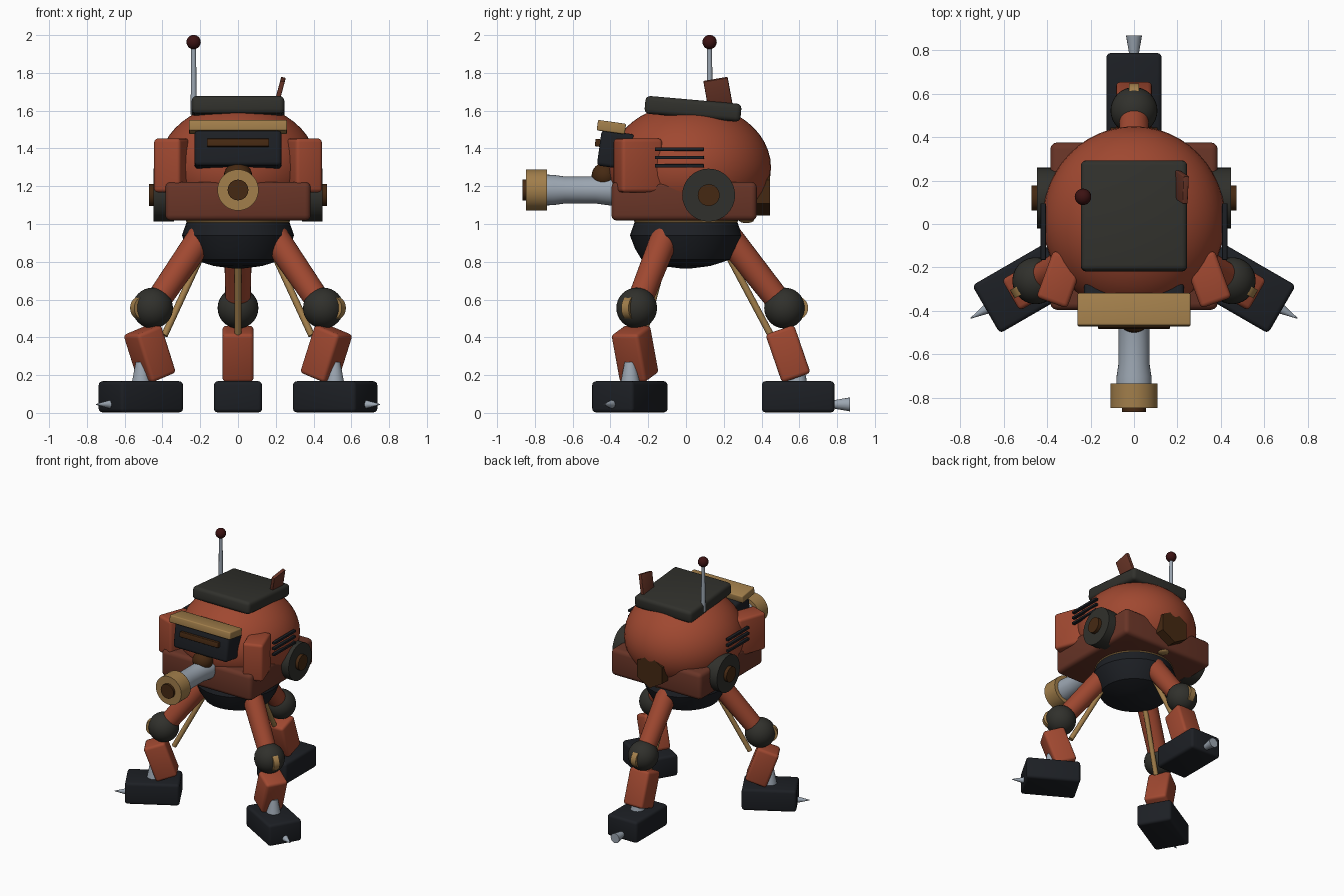
import bpy, bmesh
from math import radians, pi, cos, sin
from mathutils import Matrix, Vector, Euler

if "Cube" in bpy.data.objects:
    bpy.data.objects.remove(bpy.data.objects["Cube"])


def material(name, rgb):
    m = bpy.data.materials.new(name)
    m.diffuse_color = (*rgb, 1)
    m.use_nodes = True
    m.node_tree.nodes["Principled BSDF"].inputs["Base Color"].default_value = m.diffuse_color
    return m


RED = material("red", (0.35, 0.065, 0.03))
MAROON = material("maroon", (0.14, 0.035, 0.02))
BLACK = material("black", (0.012, 0.014, 0.018))
OLIVE = material("olive_grey", (0.03, 0.03, 0.025))
GOLD = material("gold", (0.36, 0.21, 0.07))
STEEL = material("steel", (0.33, 0.38, 0.44))
BROWN = material("brown", (0.06, 0.022, 0.006))
DARK_RED = material("dark_red", (0.045, 0.006, 0.006))


def finish(name, bm, mat, matrix):
    bmesh.ops.recalc_face_normals(bm, faces=bm.faces)
    me = bpy.data.meshes.new(name)
    bm.to_mesh(me)
    bm.free()
    me.materials.append(mat)
    ob = bpy.data.objects.new(name, me)
    bpy.context.collection.objects.link(ob)
    ob.matrix_world = matrix
    return ob


def place(loc, rot=(0, 0, 0)):
    e = Euler([radians(a) for a in rot], 'XYZ')
    return Matrix.Translation(loc) @ e.to_matrix().to_4x4()


def bevel(bm, edges, width, seg=3):
    bmesh.ops.bevel(bm, geom=edges, offset=width, segments=seg,
                    profile=0.5, affect='EDGES', clamp_overlap=True)


def box(name, mat, loc, size, rot=(0, 0, 0), bev=0.02, base=Matrix()):
    bm = bmesh.new()
    bmesh.ops.create_cube(bm, size=1)
    bmesh.ops.scale(bm, vec=size, verts=bm.verts)
    if bev:
        bevel(bm, bm.edges[:], bev)
    return finish(name, bm, mat, base @ place(loc, rot))


def ball(name, mat, loc, radii, base=Matrix(), seg=32):
    bm = bmesh.new()
    bmesh.ops.create_uvsphere(bm, u_segments=seg, v_segments=seg // 2, radius=1)
    bmesh.ops.scale(bm, vec=radii, verts=bm.verts)
    return finish(name, bm, mat, base @ place(loc))


def rod(name, mat, a, b, r1, r2=None, seg=24, base=Matrix()):
    a, b = Vector(a), Vector(b)
    bm = bmesh.new()
    bmesh.ops.create_cone(bm, cap_ends=True, segments=seg, radius1=r1,
                          radius2=r1 if r2 is None else r2, depth=(b - a).length)
    turn = (b - a).to_track_quat('Z', 'Y').to_matrix().to_4x4()
    return finish(name, bm, mat, base @ Matrix.Translation((a + b) / 2) @ turn)


def lathe(name, mat, profile, matrix, seg=32):
    bm = bmesh.new()
    rings = [[bm.verts.new((r * cos(2 * pi * i / seg), r * sin(2 * pi * i / seg), z))
              for i in range(seg)] for r, z in profile]
    for lo, hi in zip(rings, rings[1:]):
        for i in range(seg):
            j = (i + 1) % seg
            bm.faces.new((lo[i], lo[j], hi[j], hi[i]))
    bm.faces.new(rings[0])
    bm.faces.new(rings[-1])
    return finish(name, bm, mat, matrix)


# body shell, lower hull, belly
ball("body_dome", RED, (0, 0.02, 1.30), (0.42, 0.43, 0.34), seg=48)
box("lower_hull", MAROON, (0, -0.01, 1.12), (0.77, 0.77, 0.205), bev=0.03)
lathe("belly", BLACK, [(0.03, 0.765), (0.13, 0.778), (0.235, 0.812), (0.27, 0.87),
                       (0.297, 0.94), (0.265, 1.03)], Matrix())
lathe("waist_ring", GOLD, [(0.25, 1.0), (0.27, 1.003), (0.275, 1.015), (0.27, 1.03)], Matrix())
ball("rear_drain_knob", GOLD, (0, 0.32, 1.02), (0.04, 0.04, 0.015), seg=16)
rod("rear_hex_hatch", BROWN, (0, 0.33, 1.17), (0, 0.445, 1.17), 0.125, seg=6)

# top hatch, antenna, fin
box("top_hatch", OLIVE, (0, 0.037, 1.61), (0.49, 0.51, 0.095), (-5, 0, 0), 0.025)
rod("antenna_mast", STEEL, (-0.235, 0.125, 1.58), (-0.235, 0.125, 1.95), 0.016, 0.013, 12)
ball("antenna_tip", DARK_RED, (-0.235, 0.125, 1.963), (0.038,) * 3, seg=20)
box("top_fin", MAROON, (0.218, 0.17, 1.69), (0.025, 0.13, 0.16), (10, 15, 0), 0.004)

# face: visor, slit, brow
box("visor", BLACK, (0, -0.37, 1.392), (0.46, 0.18, 0.19), (-8, 0, 0), 0.02)
box("visor_slit", BROWN, (0, -0.466, 1.43), (0.33, 0.03, 0.04), (-8, 0, 0), 0.004)
box("brow", GOLD, (0, -0.395, 1.513), (0.52, 0.15, 0.056), (-8, 0, 0), 0.008)

# front cannon
ball("cannon_mount", BROWN, (0, -0.43, 1.255), (0.075, 0.07, 0.07), seg=24)
lathe("cannon_barrel", STEEL, [(0.085, 0.36), (0.08, 0.42), (0.071, 0.48), (0.071, 0.64),
                               (0.08, 0.70), (0.082, 0.76)],
      place((0, 0, 1.18), (90, 0, 0)))
rod("cannon_muzzle", GOLD, (0, -0.735, 1.18), (0, -0.848, 1.18), 0.109, seg=32)
rod("cannon_bore", BROWN, (0, -0.8, 1.18), (0, -0.866, 1.18), 0.055, seg=24)

# paired side parts
for side, s in (("left", -1), ("right", 1)):
    box(f"{side}_cheek", RED, (s * 0.34, -0.255, 1.31), (0.15, 0.23, 0.285),
        (0, 0, s * 20), 0.02)
    rod(f"{side}_side_disc", OLIVE, (s * 0.34, 0.12, 1.153), (s * 0.447, 0.12, 1.153), 0.14, seg=32)
    rod(f"{side}_side_cap", BROWN, (s * 0.4, 0.12, 1.153), (s * 0.472, 0.12, 1.153), 0.058, seg=24)
    for i in range(3):
        box(f"{side}_vent_{i + 1}", BLACK, (s * 0.418, -0.035, 1.308 + 0.044 * i),
            (0.024, 0.26, 0.018), bev=0.003)

# three legs, built along +x then turned; front shins lean the other way
for leg, angle, lean in (("back", 90, -19), ("front_right", -30, 20), ("front_left", 210, 20)):
    B = Matrix.Rotation(radians(angle), 4, 'Z')
    rod(f"{leg}_thigh", RED, (0.17, 0, 1.0), (0.52, 0, 0.555), 0.076, 0.066, base=B)
    ball(f"{leg}_knee", OLIVE, (0.522, 0, 0.555), (0.108,) * 3, base=B)
    rod(f"{leg}_knee_cap", GOLD, (0.585, -0.022, 0.555), (0.585, 0.022, 0.555), 0.062, base=B)
    rod(f"{leg}_strut", GOLD, (0.21, 0, 0.86), (0.45, 0, 0.41), 0.018, seg=12, base=B)
    box(f"{leg}_shin", RED, (0.54, 0, 0.313), (0.16, 0.165, 0.27), (0, lean, 0), 0.02, B)
    rod(f"{leg}_ankle", STEEL, (0.59, 0, 0.14), (0.59, 0, 0.27), 0.055, 0.03, base=B)
    box(f"{leg}_foot", BLACK, (0.594, 0, 0.085), (0.385, 0.255, 0.165), bev=0.02, base=B)
    r1, r2 = (0.02, 0.037) if leg == "back" else (0.026, 0.002)
    rod(f"{leg}_toe_spike", STEEL, (0.77, 0, 0.045), (0.868, 0, 0.045), r1, r2, 16, B)

# smooth shading with sharp edges kept
bpy.ops.object.select_all(action='SELECT')
bpy.context.view_layer.objects.active = bpy.data.objects["body_dome"]
bpy.ops.object.shade_smooth_by_angle(angle=radians(35))
